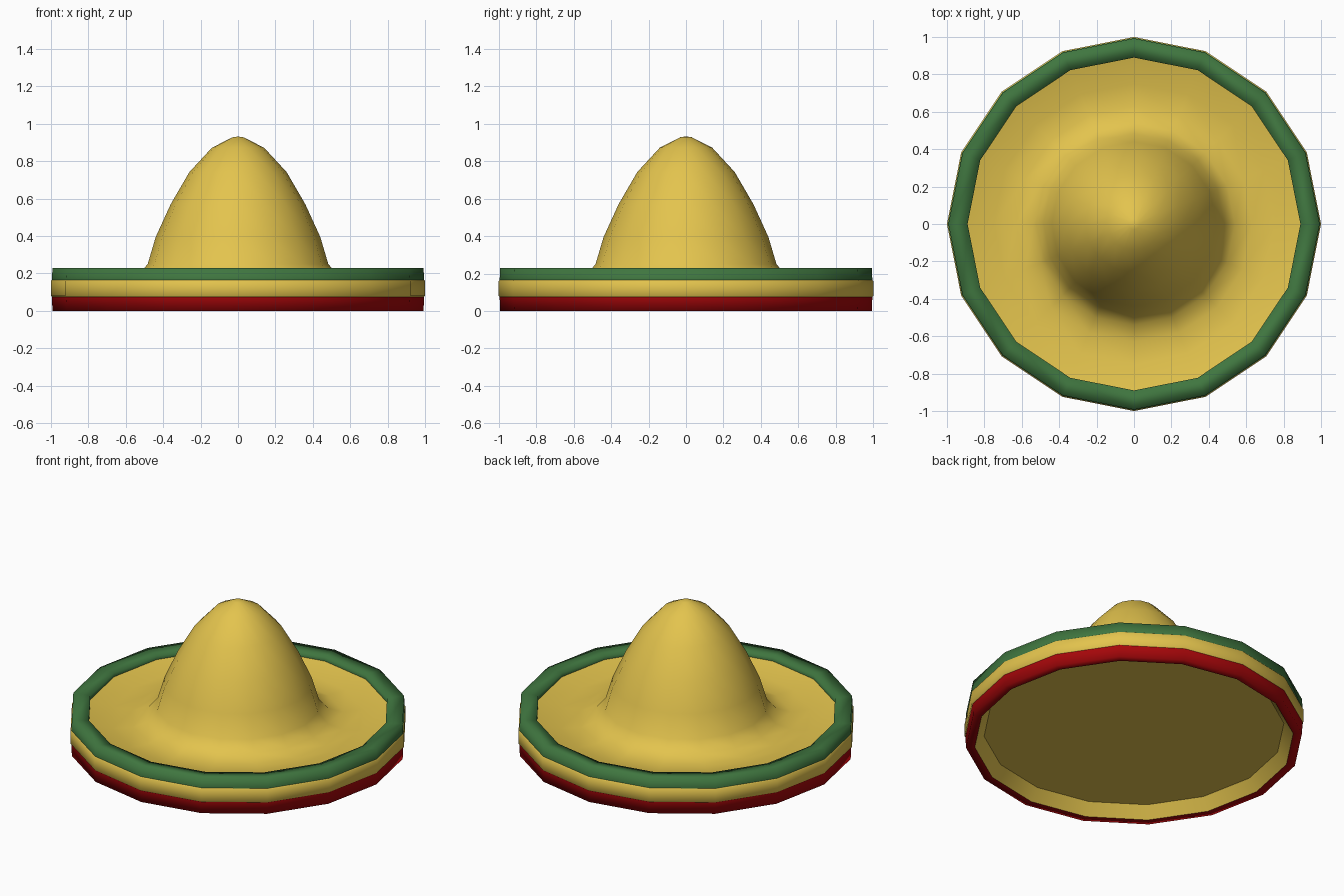
import bpy, bmesh, math

if "Cube" in bpy.data.objects:
    bpy.data.objects.remove(bpy.data.objects["Cube"])

SIDES = 16


def material(name, rgb):
    m = bpy.data.materials.new(name)
    m.diffuse_color = (*rgb, 1)
    m.use_nodes = True
    m.node_tree.nodes["Principled BSDF"].inputs["Base Color"].default_value = m.diffuse_color
    return m


straw = material("straw yellow", (0.77, 0.55, 0.075))
green = material("trim green", (0.05, 0.18, 0.05))
red = material("trim red", (0.38, 0.002, 0.003))


def lathe(name, profile, mat, angle=75):
    """Spin a (radius, z) profile around z; radius 0 becomes a single pole.
    Profiles run so that the outside lies on one side throughout."""
    bm = bmesh.new()
    rings = []
    for r, z in profile:
        n = SIDES if r > 0 else 1
        rings.append([bm.verts.new((r * math.cos(math.tau * i / SIDES),
                                    r * math.sin(math.tau * i / SIDES), z))
                      for i in range(n)])
    for a, b in zip(rings, rings[1:]):
        for i in range(SIDES):
            j = (i + 1) % SIDES
            quad = [a[i % len(a)], b[i % len(b)], b[j % len(b)], a[j % len(a)]]
            bm.faces.new(list(dict.fromkeys(quad)))
    me = bpy.data.meshes.new(name)
    bm.to_mesh(me)
    bm.free()
    me.materials.append(mat)
    ob = bpy.data.objects.new(name, me)
    bpy.context.collection.objects.link(ob)
    bpy.ops.object.select_all(action='DESELECT')
    ob.select_set(True)
    bpy.context.view_layer.objects.active = ob
    bpy.ops.object.shade_smooth_by_angle(angle=math.radians(angle))
    return ob


# crown flowing down into the dished brim (from the tip outwards)
lathe("crown_and_brim", [
    (0, 0.932), (0.03, 0.928), (0.14, 0.872), (0.26, 0.742), (0.36, 0.57),
    (0.44, 0.395), (0.483, 0.25), (0.54, 0.185), (0.63, 0.155), (0.75, 0.16),
    (0.89, 0.195)], straw)

# green trim standing slightly proud of the brim
lathe("upper_trim", [(0.89, 0.195), (0.89, 0.222), (0.992, 0.23), (0.995, 0.165)],
      green, 100)

# straw band around the outside
lathe("outer_band", [(0.995, 0.165), (1.0, 0.16), (1.0, 0.08), (0.995, 0.075)], straw)

# red trim under the rim
lathe("lower_trim", [(0.995, 0.075), (0.992, 0.0), (0.94, 0.0)], red, 100)

# recessed underside with a sloped wall
lathe("underside", [(0.94, 0.0), (0.885, 0.072), (0, 0.075)], straw, 40)
